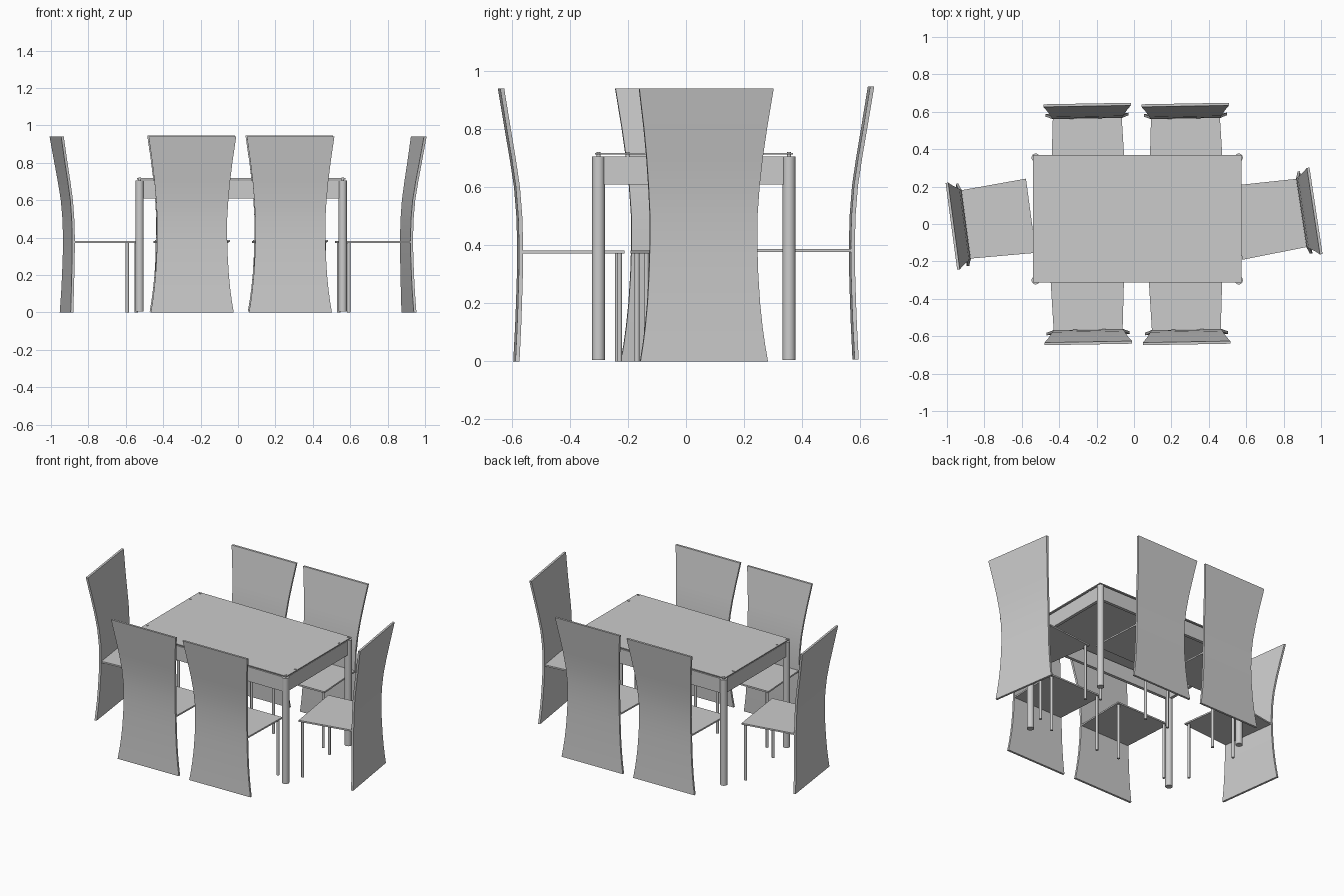
import bpy, bmesh, math
from mathutils import Matrix, Vector

cube = bpy.data.objects.get("Cube")
if cube:
    bpy.data.objects.remove(cube, do_unlink=True)

grey = bpy.data.materials.new("light_grey")
grey.use_nodes = True
grey.diffuse_color = (0.6, 0.6, 0.6, 1)
grey.node_tree.nodes["Principled BSDF"].inputs["Base Color"].default_value = (0.6, 0.6, 0.6, 1)


def make_mesh(name, bm):
    bmesh.ops.recalc_face_normals(bm, faces=bm.faces)
    mesh = bpy.data.meshes.new(name)
    bm.to_mesh(mesh)
    bm.free()
    mesh.materials.append(grey)
    return mesh


def place(name, mesh, matrix=Matrix()):
    obj = bpy.data.objects.new(name, mesh)
    obj.matrix_world = matrix
    bpy.context.collection.objects.link(obj)
    return obj


def box(name, size, centre):
    bm = bmesh.new()
    bmesh.ops.create_cube(bm, size=1, matrix=Matrix.Translation(centre) @ Matrix.Diagonal((*size, 1)))
    return make_mesh(name, bm)


def rod(name, radius, z0, z1, sides=24):
    bm = bmesh.new()
    bmesh.ops.create_cone(bm, cap_ends=True, segments=sides, radius1=radius, radius2=radius,
                          depth=z1 - z0, matrix=Matrix.Translation((0, 0, (z0 + z1) / 2)))
    return make_mesh(name, bm)


def back_panel():
    # Height, lean and half width of the waisted, bent back board
    profile = [(0.0, -0.012, 0.222), (0.06, -0.009, 0.212), (0.12, -0.006, 0.204),
               (0.2, -0.003, 0.196), (0.3, 0.0, 0.19), (0.4, 0.001, 0.187),
               (0.5, -0.002, 0.187), (0.6, -0.01, 0.193), (0.7, -0.025, 0.202),
               (0.8, -0.042, 0.214), (0.94, -0.065, 0.234)]
    half = 0.007
    bm = bmesh.new()
    rings = []
    for z, y, w in profile:
        corners = [(-w, y - half), (w, y - half), (w, y + half), (-w, y + half)]
        rings.append([bm.verts.new((cx, cy, z)) for cx, cy in corners])
    for low, high in zip(rings, rings[1:]):
        for i in range(4):
            j = (i + 1) % 4
            bm.faces.new((low[i], low[j], high[j], high[i]))
    bm.faces.new(rings[0])
    bm.faces.new(rings[-1])
    return make_mesh("chair_back", bm)


def seat_board():
    # Board widening slightly towards its front edge
    bm = bmesh.new()
    outline = [(-0.184, 0), (0.184, 0), (0.2, 0.357), (-0.2, 0.357)]
    base = bm.faces.new([bm.verts.new((x, y, 0.371)) for x, y in outline])
    top = bmesh.ops.extrude_face_region(bm, geom=[base])["geom"]
    bmesh.ops.translate(bm, vec=(0, 0, 0.01), verts=[v for v in top if isinstance(v, bmesh.types.BMVert)])
    return make_mesh("chair_seat", bm)


# Chairs share their part meshes
smooth = []
back, seat, chair_leg = back_panel(), seat_board(), rod("chair_leg", 0.009, 0, 0.372, 16)
chairs = [("front_right", -0.245, -0.572, 0, 1), ("front_left", 0.28, -0.572, 0, 1),
          ("back_right", -0.25, 0.572, 0.006, 181), ("back_left", 0.275, 0.572, 0.006, 181),
          ("right_end", -0.905, -0.003, 0, -82.4), ("left_end", 0.902, 0.06, 0, 98.6)]
for side, x, y, z, yaw in chairs:
    frame = Matrix.Translation((x, y, z)) @ Matrix.Rotation(math.radians(yaw), 4, "Z")
    smooth.append(place(side + "_chair_back", back, frame))
    place(side + "_chair_seat", seat, frame)
    for sx in (-1, 1):
        smooth.append(place(side + "_chair_leg", chair_leg, frame @ Matrix.Translation((sx * 0.18, 0.34, 0))))

# Table legs and the small spacers carrying the top
centre = Vector((0.017, 0.027, 0))
half_x, half_y = 0.543, 0.328
table_leg = rod("table_leg", 0.022, 0.005, 0.705)
spacer = rod("top_spacer", 0.007, 0.7, 0.721, 12)
for sx in (-1, 1):
    for sy in (-1, 1):
        corner = centre + Vector((sx * half_x, sy * half_y, 0))
        smooth.append(place("table_leg", table_leg, Matrix.Translation(corner)))
        for inset in (0, 0.1):
            spot = corner - Vector((0, sy * inset, 0))
            smooth.append(place("top_spacer", spacer, Matrix.Translation(spot)))

# Apron rails between the legs
at_centre = Matrix.Translation(centre)
for s in (-1, 1):
    place("long_apron", box("long_apron", (2 * half_x, 0.02, 0.096), (0, s * half_y, 0.657)), at_centre)
    place("short_apron", box("short_apron", (0.02, 2 * half_y, 0.096), (s * half_x, 0, 0.657)), at_centre)

# Thin table top
place("table_top", box("table_top", (1.116, 0.682, 0.006), (0, 0, 0.715)), at_centre)

bpy.ops.object.select_all(action="DESELECT")
for obj in smooth:
    obj.select_set(True)
bpy.context.view_layer.objects.active = smooth[0]
bpy.ops.object.shade_smooth_by_angle(angle=math.radians(35))
